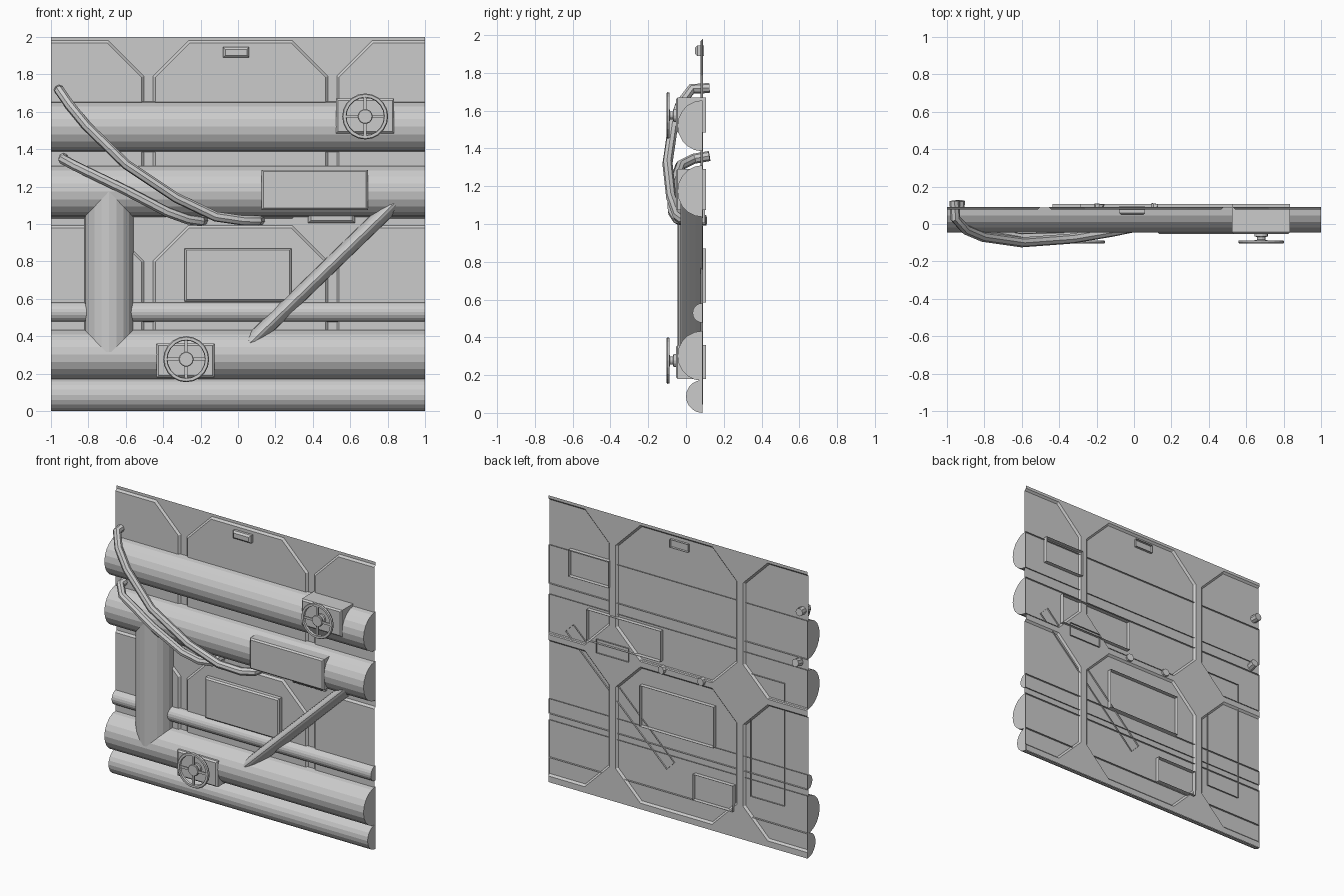
import bpy, bmesh, math
from mathutils import Vector

if "Cube" in bpy.data.objects:
    bpy.data.objects.remove(bpy.data.objects["Cube"])

BACK, FACE = 0.09, 0.077      # depth of the wall frame and of its raised plates


def finish(name, bm, recalc=True):
    if recalc:
        bmesh.ops.recalc_face_normals(bm, faces=bm.faces)
    me = bpy.data.meshes.new(name)
    bm.to_mesh(me)
    bm.free()
    ob = bpy.data.objects.new(name, me)
    bpy.context.collection.objects.link(ob)
    return ob


def loft(bm, rings, closed=True):
    """Skin between rings of points, return the vertex rings."""
    vr = [[bm.verts.new(p) for p in r] for r in rings]
    n = len(vr[0])
    for a, b in zip(vr, vr[1:]):
        for i in range(n if closed else n - 1):
            j = (i + 1) % n
            bm.faces.new((a[i], a[j], b[j], b[i]))
    return vr


# Wall sheet: grid of cells, each with a raised octagonal plate, trimmed at x = +-1
def octagon(cx, cz, w, h, c, y):
    pts = [(w, -h + c), (w, h - c), (w - c, h), (c - w, h),
           (-w, h - c), (-w, c - h), (c - w, -h), (w - c, -h)]
    return [(cx + x, y, cz + z) for x, z in pts]


bm = bmesh.new()
for col in (-1, 0, 1):
    for z0, z1, cz in ((0, 1.012, 0.517), (1.012, 2.0, 1.505)):
        cx, half = 0.0125 + 0.983 * col, 0.4915
        o, plate = loft(bm, [octagon(cx, cz, 0.4675, 0.475, 0.19, BACK),
                             octagon(cx, cz, 0.4545, 0.462, 0.182, FACE)])
        bm.faces.new(plate)
        c = [bm.verts.new((cx + sx * half, BACK, z)) for sx, z in
             ((1, z0), (1, z1), (-1, z1), (-1, z0))]
        for k in range(4):
            d = (k + 1) % 4
            bm.faces.new((c[k], c[d], o[2 * k + 1], o[2 * k]))
            bm.faces.new((c[d], o[(2 * k + 2) % 8], o[2 * k + 1]))
bmesh.ops.remove_doubles(bm, verts=bm.verts, dist=0.0005)
for s in (-1, 1):
    bmesh.ops.bisect_plane(bm, geom=bm.verts[:] + bm.edges[:] + bm.faces[:],
                           plane_co=(s, 0, 0), plane_no=(s, 0, 0), clear_outer=True)
finish("wall_panel", bm, recalc=False)


# Half-round pipes lying against the wall, open at the back
def half_pipe(name, a, b, r, depth=None, segs=10, yc=0.087):
    depth = depth or r
    a, b = Vector((a[0], yc, a[1])), Vector((b[0], yc, b[1]))
    d = (b - a).normalized()
    side = Vector((-d.z, 0, d.x))
    arc = [side * r * math.cos(math.pi * i / segs) +
           Vector((0, -depth * math.sin(math.pi * i / segs), 0)) for i in range(segs + 1)]
    bm = bmesh.new()
    for ring in loft(bm, [[a + p for p in arc], [b + p for p in arc]], closed=False):
        bm.faces.new(ring)
    finish(name, bm)


for name, z, r in (("top_pipe", 1.52, 0.135), ("middle_pipe", 1.174, 0.137),
                   ("thin_pipe", 0.529, 0.052), ("lower_pipe", 0.302, 0.132),
                   ("bottom_pipe", 0.087, 0.087)):
    half_pipe(name, (-1, z), (1, z), r, min(r, 0.132))
half_pipe("vertical_pipe", (-0.69, 0.315), (-0.69, 1.17), 0.131, 0.132)
half_pipe("diagonal_pipe", (0.06, 0.36), (0.84, 1.115), 0.042, 0.115)


# Housings: chamfered boxes open at the back
def housing(name, x0, x1, z0, z1, front, back=0.107, bev=0.01):
    def rect(y, i):
        return [(x0 + i, y, z0 + i), (x1 - i, y, z0 + i), (x1 - i, y, z1 - i), (x0 + i, y, z1 - i)]
    bm = bmesh.new()
    rings = loft(bm, [rect(back, 0), rect(front + bev, 0), rect(front, bev)])
    bm.faces.new(rings[-1])
    finish(name, bm)


housing("upper_valve_box", 0.525, 0.835, 1.485, 1.67, -0.054)
housing("lower_valve_box", -0.435, -0.125, 0.18, 0.36, -0.054)
housing("middle_box", 0.125, 0.695, 1.075, 1.29, -0.054)
housing("centre_box", -0.285, 0.285, 0.585, 0.87, 0.04)
housing("top_lamp", -0.08, 0.06, 1.89, 1.945, 0.048, 0.094, 0.012)
housing("hidden_lamp", 0.375, 0.625, 1.005, 1.1, 0.05, 0.1, 0.015)


# Valve wheels: rim, hub with stem, four spokes
def lathe(bm, cx, cz, profile, n, loop=False):
    rings = [[(cx + r * math.cos(2 * math.pi * i / n), y, cz + r * math.sin(2 * math.pi * i / n))
              for i in range(n)] for r, y in profile]
    vr = loft(bm, rings)
    if not loop:
        bm.faces.new(vr[0])
        bm.faces.new(vr[-1])


def wheel(name, cx, cz):
    bm = bmesh.new()
    lathe(bm, cx, cz, [(0.1, -0.09), (0.103, -0.104), (0.118, -0.104), (0.123, -0.097),
                       (0.12, -0.088), (0.1, -0.09)], 20, loop=True)
    lathe(bm, cx, cz, [(0.036, -0.102), (0.04, -0.098), (0.04, -0.088), (0.022, -0.084),
                       (0.022, -0.07), (0.036, -0.066), (0.036, -0.05)], 14)
    for k in range(4):
        u = Vector((math.cos(k * math.pi / 2), 0, math.sin(k * math.pi / 2)))
        w = Vector((-u.z, 0, u.x)) * 0.008
        rings = [[Vector((cx, y, cz)) + u * r + w * s for y, s in
                  ((-0.099, -1), (-0.099, 1), (-0.09, 1), (-0.09, -1))] for r in (0.035, 0.106)]
        loft(bm, rings)
    bmesh.ops.remove_doubles(bm, verts=bm.verts, dist=0.0002)
    finish(name, bm)


wheel("upper_valve_wheel", 0.68, 1.575)
wheel("lower_valve_wheel", -0.277, 0.277)


# Hanging hoses
def hose(name, pts, r=0.027):
    cu = bpy.data.curves.new(name, 'CURVE')
    cu.dimensions = '3D'
    cu.bevel_depth, cu.bevel_resolution, cu.use_fill_caps = r, 2, True
    sp = cu.splines.new('POLY')
    sp.points.add(len(pts) - 1)
    for p, co in zip(sp.points, pts):
        p.co = (*co, 1)
    ob = bpy.data.objects.new(name, cu)
    bpy.context.collection.objects.link(ob)
    bpy.ops.object.select_all(action='DESELECT')
    ob.select_set(True)
    bpy.context.view_layer.objects.active = ob
    bpy.ops.object.convert(target='MESH')
    bpy.ops.object.shade_smooth_by_angle(angle=math.radians(30))


hose("long_hose", [(-0.96, 0.124, 1.72), (-0.955, 0.03, 1.715), (-0.9, -0.03, 1.635),
                   (-0.81, -0.068, 1.525), (-0.6, -0.098, 1.32), (-0.33, -0.078, 1.14),
                   (-0.12, -0.042, 1.04), (0.03, -0.012, 1.018), (0.105, 0.025, 1.018),
                   (0.12, 0.107, 1.02)])
hose("short_hose", [(-0.93, 0.124, 1.36), (-0.935, 0.04, 1.345), (-0.87, -0.03, 1.31),
                    (-0.61, -0.075, 1.185), (-0.38, -0.07, 1.065), (-0.27, -0.045, 1.025),
                    (-0.2, -0.005, 1.015), (-0.185, 0.107, 1.02)])
